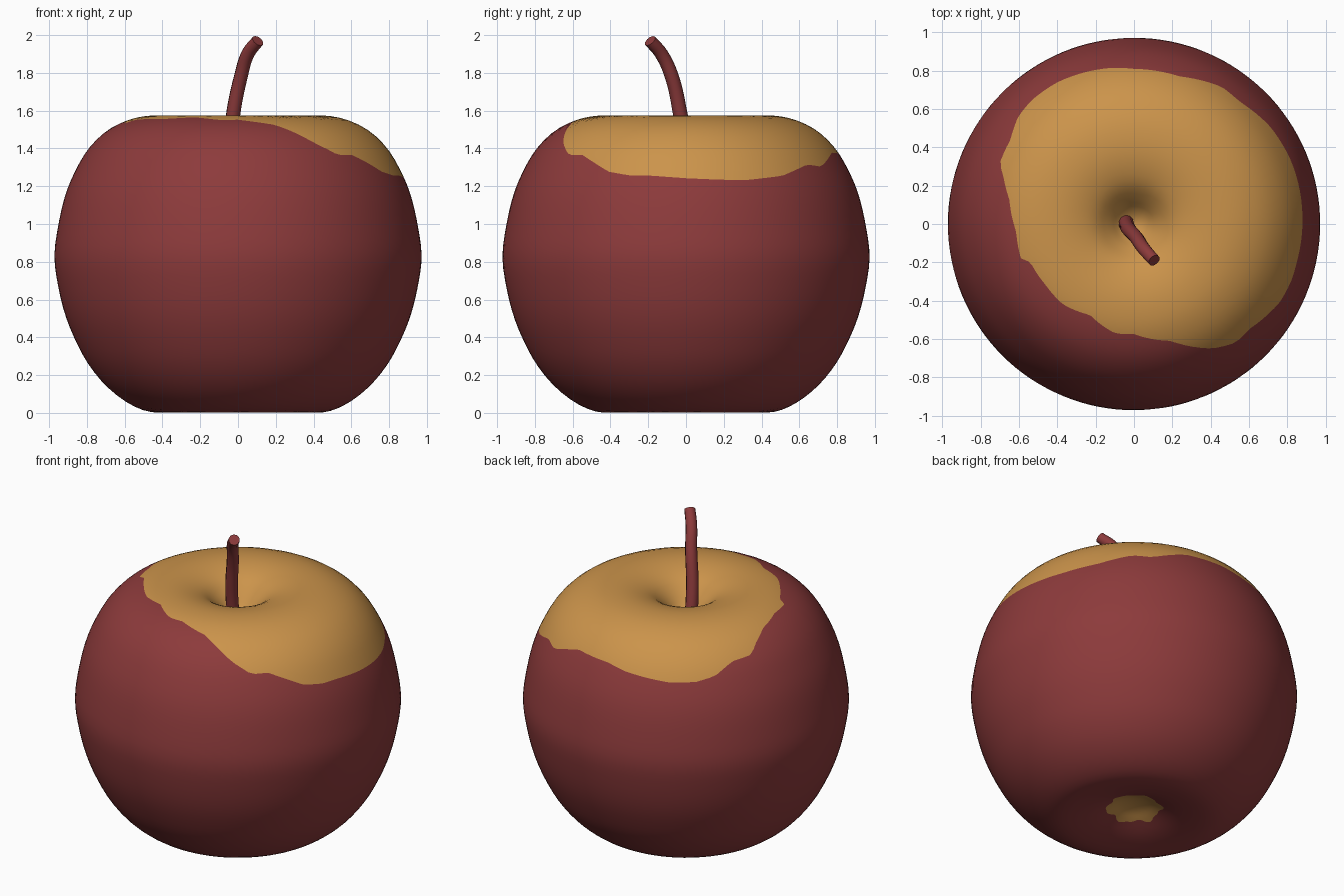
import bpy, bmesh, math

if "Cube" in bpy.data.objects:
    bpy.data.objects.remove(bpy.data.objects["Cube"])

def material(name, rgb):
    m = bpy.data.materials.new(name)
    m.diffuse_color = (*rgb, 1)
    m.use_nodes = True
    m.node_tree.nodes["Principled BSDF"].inputs["Base Color"].default_value = m.diffuse_color
    return m

red = material("apple red", (0.265, 0.043, 0.044))
yellow = material("golden yellow", (0.60, 0.295, 0.07))

# Half profile (radius, height) from the stem hollow around to the base hollow
PROFILE = [(0, 1.36), (0.07, 1.39), (0.13, 1.455), (0.21, 1.525), (0.32, 1.565),
           (0.44, 1.575), (0.566, 1.555), (0.69, 1.496), (0.79, 1.40),
           (0.862, 1.28), (0.915, 1.15), (0.952, 0.99), (0.972, 0.828),
           (0.952, 0.67), (0.915, 0.52), (0.862, 0.387), (0.79, 0.255),
           (0.69, 0.135), (0.566, 0.043), (0.44, 0.002), (0.28, 0.02),
           (0.16, 0.06), (0.08, 0.09), (0, 0.10)]
PTS = [(-PROFILE[1][0], PROFILE[1][1])] + PROFILE + [(-PROFILE[-2][0], PROFILE[-2][1])]
END = len(PROFILE) - 1

def profile(t):
    """Smooth curve through the profile points, t from 0 to END."""
    i = min(int(t), END - 1)
    u = t - i
    a, b, c, d = PTS[i:i + 4]
    return tuple(0.5 * (2 * q + (r - p) * u + (2 * p - 5 * q + 4 * r - s) * u * u
                        + (3 * q - p - 3 * r + s) * u ** 3)
                 for p, q, r, s in zip(a, b, c, d))

def t_at_radius(radius, lo, hi):
    """Find t on a monotonic stretch of the profile."""
    rising = profile(hi)[0] > profile(lo)[0]
    for _ in range(30):
        mid = (lo + hi) / 2
        if (profile(mid)[0] < radius) == rising:
            lo = mid
        else:
            hi = mid
    return lo

# Outline of the yellow cap, seen from above
CAP = [(-.12, .815), (0, .81), (.24, .77), (.46, .715), (.55, .64), (.71, .51),
       (.82, .33), (.865, .18), (.88, 0), (.85, -.2), (.82, -.30), (.76, -.41),
       (.60, -.55), (.53, -.62), (.41, -.65), (.19, -.61), (0, -.575), (-.1, -.57),
       (-.23, -.475), (-.37, -.42), (-.46, -.32), (-.54, -.2), (-.59, -.18),
       (-.615, -.04), (-.65, .125), (-.68, .24), (-.70, .32), (-.645, .44),
       (-.605, .56), (-.53, .65), (-.40, .74), (-.265, .79)]
polar = sorted((math.atan2(y, x) % math.tau, math.hypot(x, y)) for x, y in CAP)
polar = [(polar[-1][0] - math.tau, polar[-1][1])] + polar + [(polar[0][0] + math.tau, polar[0][1])]

def cap_radius(angle):
    for (a0, r0), (a1, r1) in zip(polar, polar[1:]):
        if a0 <= angle <= a1:
            return r0 + (r1 - r0) * (angle - a0) / (a1 - a0)
    return polar[0][1]

# Apple body: rows of the lathe follow the colour borders
SEG, TOP, MID, LOW = 128, 24, 40, 8
ROWS = TOP + MID + LOW
bm = bmesh.new()
top_pole = bm.verts.new((0, 0, PROFILE[0][1]))
low_pole = bm.verts.new((0, 0, PROFILE[-1][1]))
columns = []
for s in range(SEG):
    ang = math.tau * s / SEG
    tb = t_at_radius(cap_radius(ang), 3, 12)
    tc = t_at_radius(0.16 + 0.012 * math.sin(6 * ang) + 0.006 * math.sin(11 * ang + 1), 19, END)
    col = [top_pole]
    for k in range(1, ROWS):
        if k <= TOP:
            t = tb * k / TOP
        elif k <= TOP + MID:
            t = tb + (tc - tb) * (k - TOP) / MID
        else:
            t = tc + (END - tc) * (k - TOP - MID) / LOW
        r, z = profile(t)
        col.append(bm.verts.new((r * math.cos(ang), r * math.sin(ang), max(z, 0))))
    columns.append(col + [low_pole])
for s in range(SEG):
    a, b = columns[s], columns[(s + 1) % SEG]
    for k in range(ROWS):
        loop = [a[k], a[k + 1], b[k + 1], b[k]]
        f = bm.faces.new(list(dict.fromkeys(loop)))
        f.smooth = True
        f.material_index = 0 if TOP <= k < TOP + MID else 1
mesh = bpy.data.meshes.new("apple_body")
bm.to_mesh(mesh)
bm.free()
mesh.materials.append(red)
mesh.materials.append(yellow)
body = bpy.data.objects.new("apple_body", mesh)
bpy.context.collection.objects.link(body)

# Stem: bent, slightly tapering tube
PATH = [(-.045, .015, 1.33), (-.027, -.028, 1.57), (.015, -.075, 1.78), (.052, -.13, 1.90), (.105, -.19, 1.97)]
curve = bpy.data.curves.new("stem", 'CURVE')
curve.dimensions = '3D'
curve.bevel_depth = 0.04
curve.bevel_resolution = 3
curve.resolution_u = 6
curve.use_fill_caps = True
spline = curve.splines.new('BEZIER')
spline.bezier_points.add(len(PATH) - 1)
for i, (p, co) in enumerate(zip(spline.bezier_points, PATH)):
    p.co = co
    p.handle_left_type = p.handle_right_type = 'AUTO'
    p.radius = 1 - 0.04 * i
curve.materials.append(red)
stem = bpy.data.objects.new("stem", curve)
bpy.context.collection.objects.link(stem)
bpy.context.view_layer.objects.active = stem
stem.select_set(True)
bpy.ops.object.convert(target='MESH')
bpy.ops.object.shade_smooth_by_angle(angle=math.radians(50))
